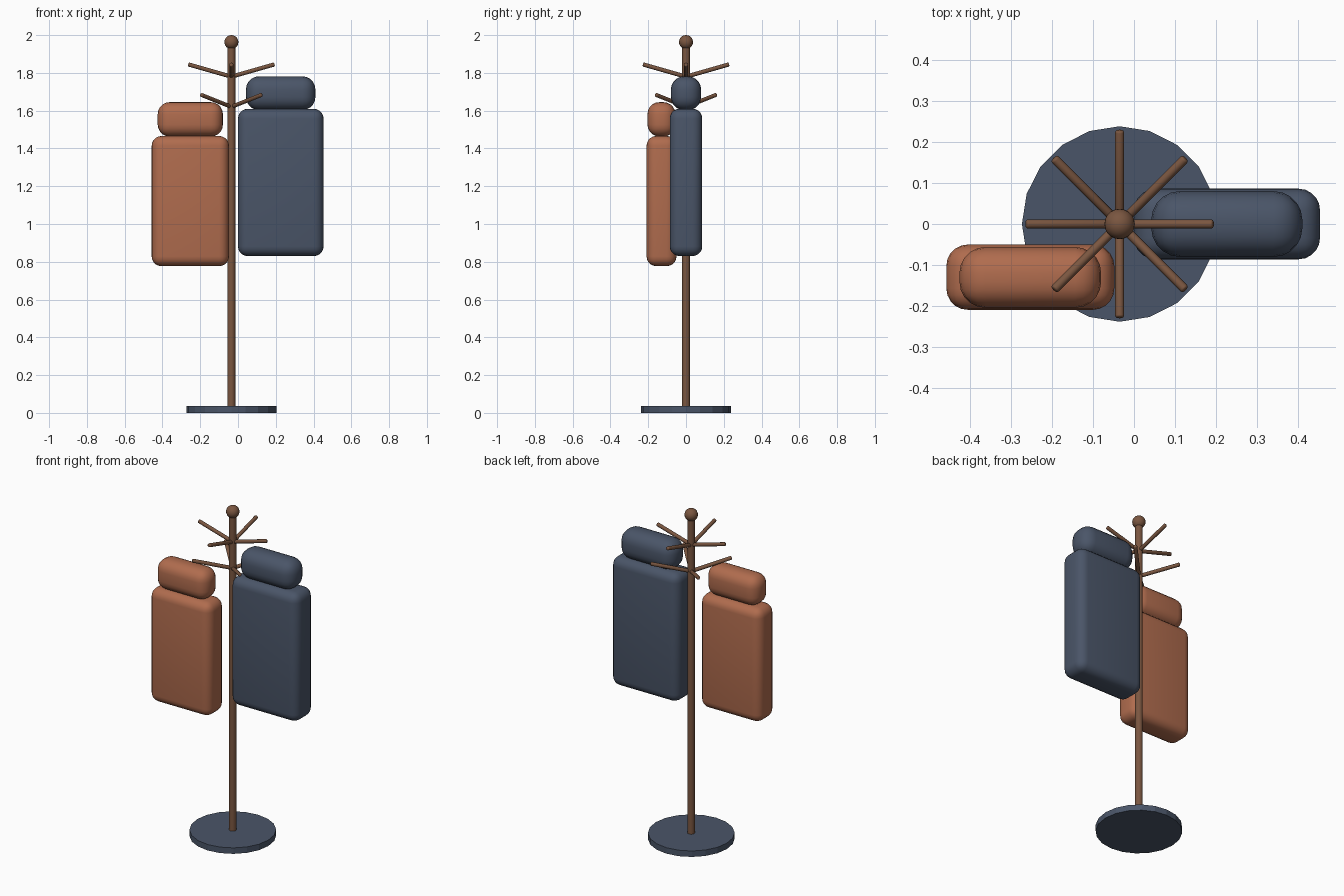
import bpy, math
from mathutils import Vector

if "Cube" in bpy.data.objects:
    bpy.data.objects.remove(bpy.data.objects["Cube"])

CX = -0.035  # stand axis


def material(name, rgb):
    m = bpy.data.materials.new(name)
    lin = [((c / 255 + 0.055) / 1.055) ** 2.4 for c in rgb]
    m.diffuse_color = (*lin, 1)
    m.use_nodes = True
    m.node_tree.nodes["Principled BSDF"].inputs["Base Color"].default_value = m.diffuse_color
    return m


WOOD = material("brown_wood", (122, 86, 64))
SLATE = material("slate_blue", (74, 85, 104))
RUST = material("rust_orange", (176, 108, 78))


def finish(name, mat, bevel=0, segments=4, angle=40):
    ob = bpy.context.object
    ob.name = name
    ob.data.materials.append(mat)
    if bevel:
        mod = ob.modifiers.new("rounding", "BEVEL")
        mod.width, mod.segments = bevel, segments
        mod.limit_method = "ANGLE"
        mod.angle_limit = math.radians(50)
        bpy.ops.object.modifier_apply(modifier=mod.name)
    bpy.ops.object.shade_smooth_by_angle(angle=math.radians(angle))
    return ob


def rod(name, a, b, r, sides, mat, bevel=0, angle=40):
    a, b = Vector(a), Vector(b)
    d = b - a
    bpy.ops.mesh.primitive_cylinder_add(
        vertices=sides, radius=r, depth=d.length, location=(a + b) / 2,
        rotation=d.to_track_quat("Z", "Y").to_euler())
    return finish(name, mat, bevel, 3, angle)


def cushion(name, lo, hi, bevel, mat):
    lo, hi = Vector(lo), Vector(hi)
    bpy.ops.mesh.primitive_cube_add(size=1, location=(lo + hi) / 2)
    bpy.context.object.scale = hi - lo
    bpy.ops.object.transform_apply(location=False, rotation=False, scale=True)
    return finish(name, mat, bevel, 5)


# Stand: faceted base disc, pole and top ball
bpy.ops.mesh.primitive_cylinder_add(vertices=20, radius=0.238, depth=0.036,
                                    location=(CX, 0, 0.018))
finish("base_disc", SLATE, angle=10)
rod("pole", (CX, 0, 0.03), (CX, 0, 1.95), 0.021, 16, WOOD)
bpy.ops.mesh.primitive_uv_sphere_add(segments=20, ring_count=12, radius=0.037,
                                     location=(CX, 0, 1.963))
finish("top_ball", WOOD)

# Two tiers of four upward-sloping pegs, the lower tier turned 45 degrees
for tier, z0, z1, reach, turn in (("upper", 1.78, 1.845, 0.228, 0),
                                  ("lower", 1.62, 1.684, 0.226, 45)):
    for i in range(4):
        t = math.radians(turn + 90 * i)
        tip = (CX + reach * math.cos(t), reach * math.sin(t), z1)
        rod(f"{tier}_peg_{i + 1}", (CX, 0, z0), tip, 0.011, 12, WOOD, 0.005)

# Hanging coats: padded body with a rounded collar on top
cushion("blue_coat_body", (0.0, -0.086, 0.83), (0.453, 0.086, 1.61), 0.052, SLATE)
cushion("blue_coat_collar", (0.042, -0.08, 1.603), (0.41, 0.08, 1.782), 0.07, SLATE)
cushion("orange_coat_body", (-0.457, -0.209, 0.777), (-0.048, -0.05, 1.466), 0.052, RUST)
cushion("orange_coat_collar", (-0.425, -0.204, 1.463), (-0.08, -0.056, 1.645), 0.063, RUST)
